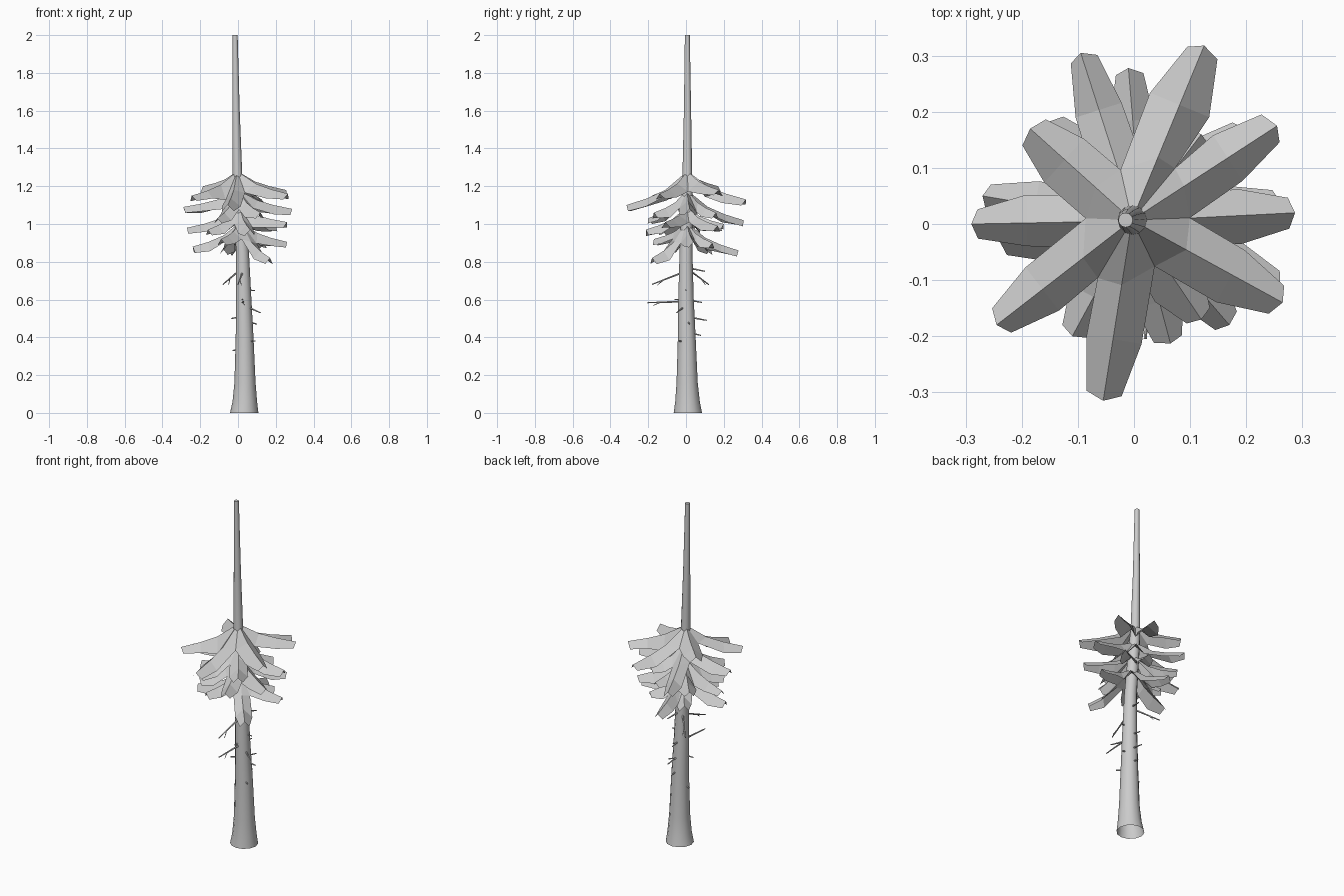
import bpy, bmesh, math, random
from mathutils import Vector

random.seed(4)
if "Cube" in bpy.data.objects:
    bpy.data.objects.remove(bpy.data.objects["Cube"], do_unlink=True)

grey = bpy.data.materials.new("plain grey")
grey.use_nodes = True
grey.diffuse_color = (0.6, 0.6, 0.6, 1)
grey.node_tree.nodes["Principled BSDF"].inputs["Base Color"].default_value = (0.6, 0.6, 0.6, 1)


def finish(name, bm):
    mesh = bpy.data.meshes.new(name)
    bm.to_mesh(mesh)
    bm.free()
    mesh.materials.append(grey)
    obj = bpy.data.objects.new(name, mesh)
    bpy.context.collection.objects.link(obj)
    return obj


def tube(bm, rings, sides):
    """Skin a list of (centre, radius, side vector, up vector) rings and cap the end."""
    loops = []
    for c, r, u, v in rings:
        angles = [2 * math.pi * i / sides for i in range(sides)]
        loops.append([bm.verts.new(c + r * (math.cos(a) * u + math.sin(a) * v)) for a in angles])
    for a, b in zip(loops, loops[1:]):
        for i in range(sides):
            j = (i + 1) % sides
            bm.faces.new((a[i], a[j], b[j], b[i]))
    bm.faces.new(loops[-1])


# Trunk: leaning, flared at the foot, open underneath
X, Y = Vector((1, 0, 0)), Vector((0, 1, 0))
profile = [(0.033, 0.01, 0, 0.075), (0.036, 0.008, 0.06, 0.065), (0.037, 0.006, 0.16, 0.056),
           (0.035, 0.004, 0.4, 0.047), (0.03, 0, 0.6, 0.041), (0.024, 0, 0.85, 0.034),
           (0.003, 0.005, 1.15, 0.03), (-0.003, 0.007, 1.25, 0.026),
           (-0.01, 0.008, 1.6, 0.019), (-0.015, 0.007, 2, 0.013)]
bm = bmesh.new()
tube(bm, [(Vector((x, y, z)), r, X, Y) for x, y, z, r in profile], 12)
trunk = finish("trunk", bm)
for p in trunk.data.polygons:
    p.use_smooth = len(p.vertices) == 4


def trunk_centre(z):
    for a, b in zip(profile, profile[1:]):
        if z <= b[2]:
            t = (z - a[2]) / (b[2] - a[2])
            return Vector(a[:3]).lerp(Vector(b[:3]), t)


def tier(name, apex_z, width, tips):
    """A star-shaped skirt: ridged boughs joined by valleys near the trunk."""
    bm = bmesh.new()
    base = trunk_centre(apex_z)
    apex = bm.verts.new(base)
    arms = [Vector(tip) - base for tip in tips]
    arms.sort(key=lambda arm: math.atan2(arm.y, arm.x))
    angles = [math.atan2(arm.y, arm.x) for arm in arms]

    # Valley points between neighbouring boughs
    valleys = []
    for i, arm in enumerate(arms):
        after = arms[(i + 1) % len(arms)]
        gap = (angles[(i + 1) % len(arms)] - angles[i]) % (2 * math.pi)
        reach = min(0.12, width / math.sin(gap / 2))
        fall = -(arm.z + after.z) / 2
        a = angles[i] + gap / 2
        offset = Vector((math.cos(a), math.sin(a), -(5 * fall + 0.5))) * reach
        valleys.append(bm.verts.new(base + offset))

    for i, arm in enumerate(arms):
        flat = Vector((arm.x, arm.y, 0))
        side = Vector((-flat.y, flat.x, 0)).normalized()
        near = bm.verts.new(base + flat * 0.36 + Vector((0, 0, arm.z * 0.55)))
        row = [near, valleys[i - 1], valleys[i]]
        bm.faces.new((apex, row[1], near))
        bm.faces.new((apex, near, row[2]))
        # along, share of the fall, half width, depth of the sheet
        for t, share, w, d in ((0.66, 0.8, 1, 0.045), (1, 1, 0.55, 0.03)):
            ridge = base + flat * t + Vector((0, 0, arm.z * share))
            new = [bm.verts.new(ridge)]
            for s in (-1, 1):
                jitter = random.uniform(0.88, 1.12)
                back = flat * (0.04 if t == 1 else 0)
                drop = Vector((0, 0, d * jitter))
                new.append(bm.verts.new(ridge + side * (s * w * width * jitter) - back - drop))
            bm.faces.new((row[1], new[1], new[0], row[0]))
            bm.faces.new((row[0], new[0], new[2], row[2]))
            row = new
    finish(name, bm)


# Boughs, from the top tier down
tier("top_boughs", 1.28, 0.053, [(0.125, 0.318, 1.13), (0.255, 0.175, 1.18), (0.265, -0.14, 1.16),
                                 (-0.055, -0.315, 1.1), (-0.245, -0.18, 1.15), (-0.185, 0.17, 1.2)])
tier("upper_boughs", 1.18, 0.046, [(0.287, 0.02, 1.08), (-0.29, 0, 1.09), (-0.095, 0.305, 1.02),
                                   (0.12, -0.17, 1.06), (-0.11, -0.2, 1.03), (0.12, 0.16, 1.06)])
tier("middle_boughs", 1.09, 0.046, [(0.26, -0.11, 1.01), (-0.27, 0.05, 0.98), (0.2, 0.168, 0.99),
                                    (0.065, -0.213, 0.97), (-0.15, 0.183, 0.99),
                                    (-0.16, -0.13, 0.97), (0.06, 0.2, 1)])
tier("lower_boughs", 1.01, 0.044, [(0.26, 0.04, 0.905), (0.17, -0.18, 0.82), (-0.01, 0.278, 0.86),
                                   (-0.24, -0.03, 0.88), (-0.09, -0.17, 0.92), (0.14, 0.14, 0.9),
                                   (-0.08, 0.13, 0.87)])

# Dead twigs on the bare trunk: root height, tip
twigs = [(0.77, (-0.08, 0.12, 0.68)), (0.75, (0, -0.18, 0.68)), (0.59, (0.02, -0.205, 0.583)),
         (0.65, (0.09, 0, 0.648)), (0.57, (0.12, -0.05, 0.53)), (0.49, (0.1, 0.02, 0.47)),
         (0.38, (0.09, -0.04, 0.38)), (0.51, (-0.035, -0.02, 0.5)), (0.34, (-0.03, 0.01, 0.33)),
         (0.51, (0.04, 0.11, 0.49)), (0.6, (0.03, 0.085, 0.585)), (0.43, (0.04, 0.08, 0.41)),
         (0.77, (0.05, 0.1, 0.75)), (0.6, (0.02, -0.06, 0.6))]


def stick(bm, a, b, radius):
    along = (b - a).normalized()
    u = along.orthogonal().normalized()
    v = along.cross(u)
    tube(bm, [(a, radius, u, v), (b, radius * 0.5, u, v)], 5)


bm = bmesh.new()
for z, tip in twigs:
    root, tip = trunk_centre(z), Vector(tip)
    stick(bm, root, tip, 0.006)
    # Long twigs carry a small fork
    if (tip - root).length > 0.15:
        fork = root.lerp(tip, 0.65)
        stick(bm, fork, fork + (tip - root) * 0.2 + Vector((0.015, 0, -0.015)), 0.003)
finish("dead_twigs", bm)
